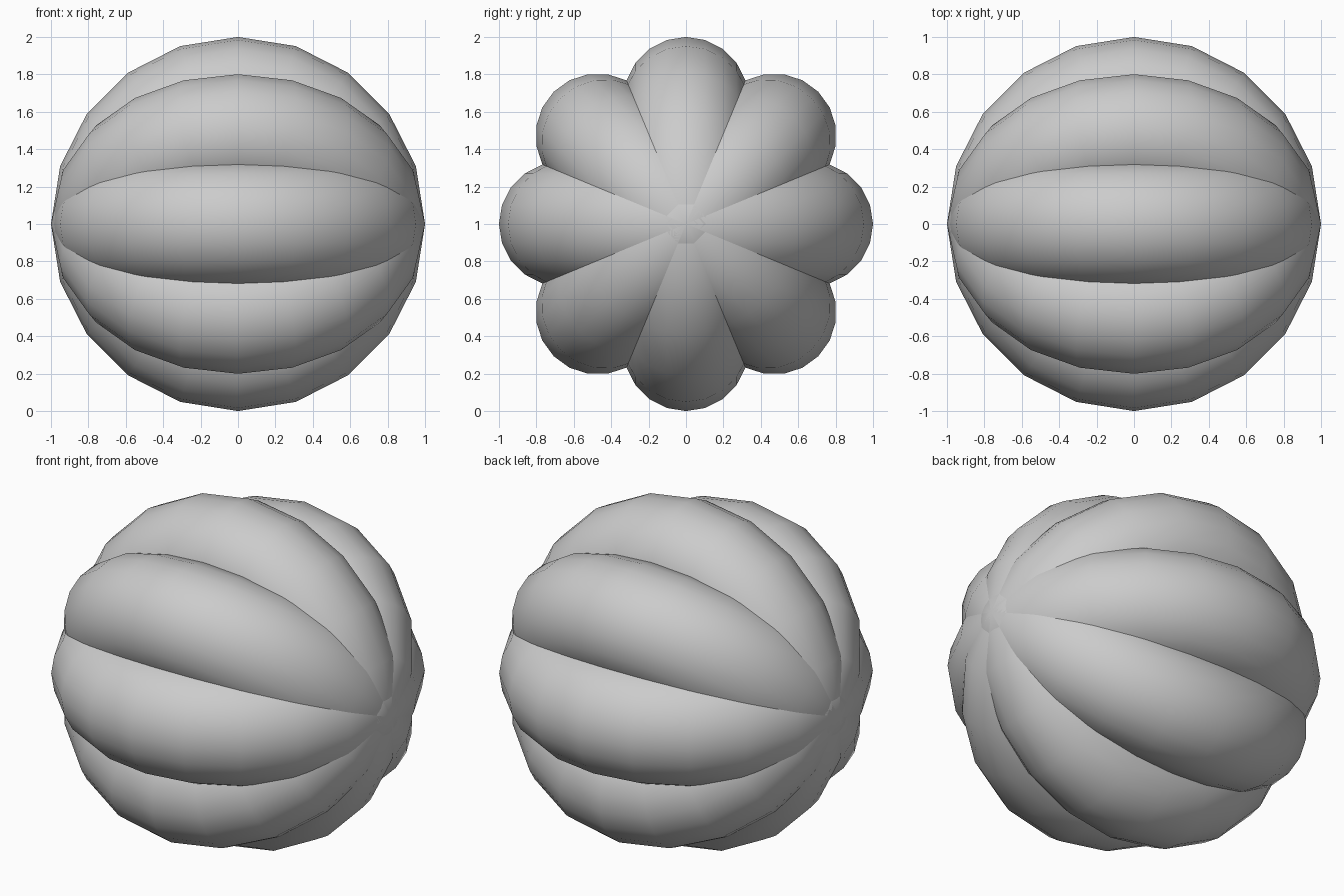
import bpy
import math

if "Cube" in bpy.data.objects:
    bpy.data.objects.remove(bpy.data.objects["Cube"])

MAJOR, MINOR, RINGS = 2 / 3, 1 / 3, 4

# Four identical fat rings fanned around the x axis form an eight-lobed ball
for i in range(RINGS):
    bpy.ops.mesh.primitive_torus_add(
        major_segments=20, minor_segments=20,
        major_radius=MAJOR, minor_radius=MINOR,
        location=(0, 0, 1), rotation=(i * math.pi / RINGS, 0, 0))
    ring = bpy.context.object
    ring.name = f"lobe_ring_{i + 1}"
    bpy.ops.object.shade_smooth()
